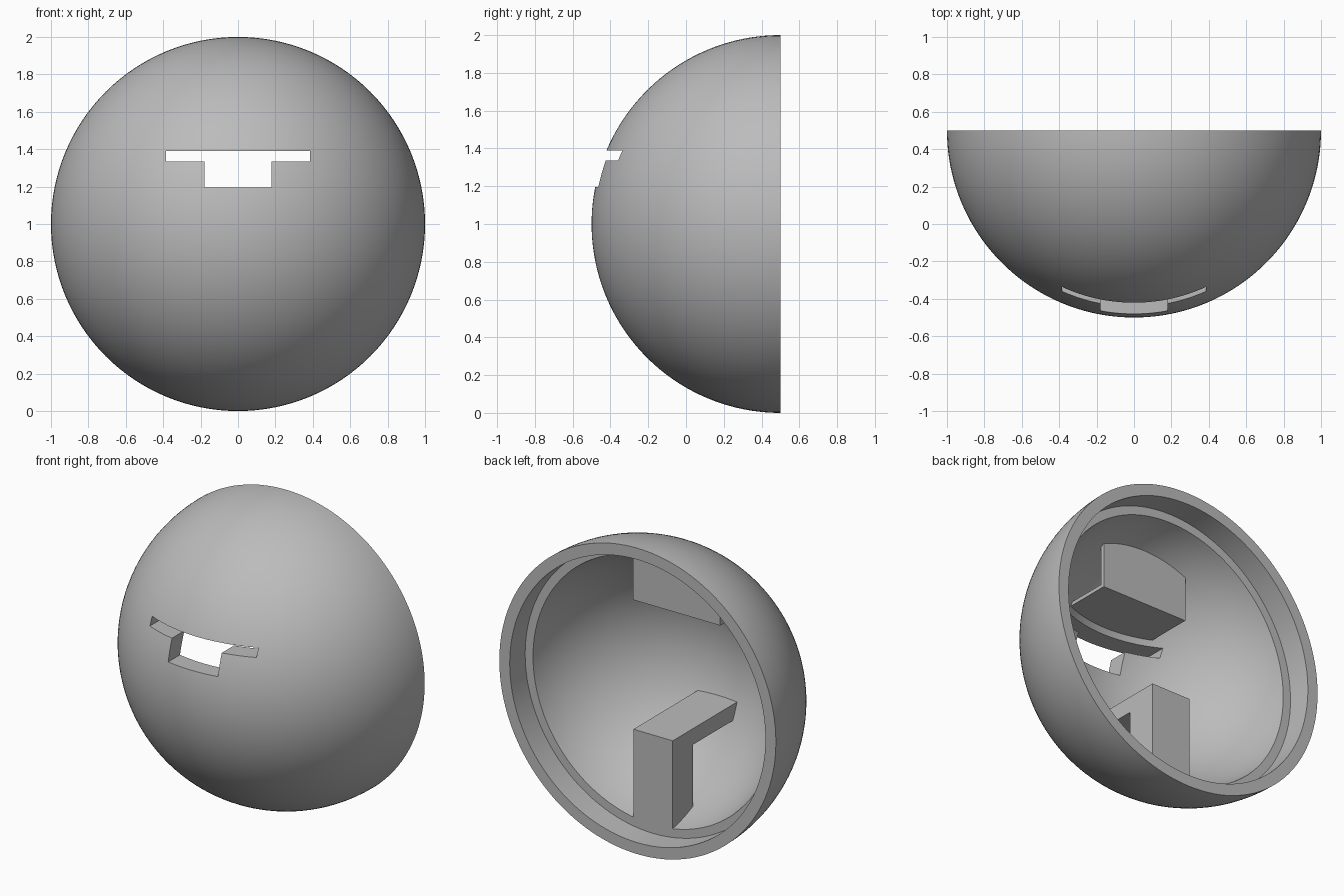
import bpy, bmesh, math
from mathutils import Vector, Matrix

if "Cube" in bpy.data.objects:
    bpy.data.objects.remove(bpy.data.objects["Cube"], do_unlink=True)

CENTRE = Vector((0, 0.5, 1))   # centre of the dome, in the plane of its open rim
OUTER, INNER = 1.0, 0.883      # shell radii
LIP_R, LIP_D = 0.925, 0.16     # rebate inside the rim

grey = bpy.data.materials.new("plain grey")
grey.use_nodes = True
grey.diffuse_color = (0.5, 0.5, 0.5, 1)
grey.node_tree.nodes["Principled BSDF"].inputs["Base Color"].default_value = (0.5, 0.5, 0.5, 1)


def add_object(name, bm):
    bmesh.ops.recalc_face_normals(bm, faces=bm.faces)
    mesh = bpy.data.meshes.new(name)
    bm.to_mesh(mesh)
    bm.free()
    mesh.materials.append(grey)
    obj = bpy.data.objects.new(name, mesh)
    obj.location = CENTRE
    bpy.context.collection.objects.link(obj)
    return obj


def prism(name, points, direction):
    """Extrude a closed outline of 3D points along a direction."""
    bm = bmesh.new()
    face = bm.faces.new([bm.verts.new(p) for p in points])
    new = bmesh.ops.extrude_face_region(bm, geom=[face])["geom"]
    bmesh.ops.translate(bm, vec=direction, verts=[v for v in new if isinstance(v, bmesh.types.BMVert)])
    return add_object(name, bm)


def arc(radius, start, end, steps):
    """Points of an arc in the XY plane, angle measured from -y."""
    angles = [start + (end - start) * i / steps for i in range(steps + 1)]
    return [(radius * math.sin(a), -radius * math.cos(a), 0) for a in angles]


# Dome shell: outer arc, rim, rebate and inner arc turned about the y axis
ledge_angle = math.acos(LIP_D / INNER)
profile = (arc(OUTER, 0, math.pi / 2, 40)
           + [(LIP_R, 0, 0), (LIP_R, -LIP_D, 0)]
           + arc(INNER, ledge_angle, 0, 36))
bm = bmesh.new()
verts = [bm.verts.new(p) for p in profile]
edges = [bm.edges.new(pair) for pair in zip(verts, verts[1:])]
bmesh.ops.spin(bm, geom=verts + edges, cent=(0, 0, 0), axis=(0, 1, 0),
               angle=math.tau, steps=128, use_merge=True)
bmesh.ops.remove_doubles(bm, verts=bm.verts, dist=0.0005)
shell = add_object("dome_shell", bm)

# T-shaped slot cut through the front
half = [(0.385, 0.39), (0.385, 0.335), (0.18, 0.335), (0.18, 0.195)]
outline = half + [(-x, z) for x, z in reversed(half)]
cutter = prism("slot_cutter", [(x, -1.1, z) for x, z in outline], (0, 0.6, 0))
cutter.hide_render = True
cut = shell.modifiers.new("slot", "BOOLEAN")
cut.operation = "DIFFERENCE"
cut.solver = "EXACT"
cut.object = cutter
bpy.context.view_layer.objects.active = shell
shell.select_set(True)
bpy.ops.object.modifier_apply(modifier=cut.name)
bpy.data.objects.remove(cutter, do_unlink=True)
bpy.ops.object.shade_smooth_by_angle(angle=math.radians(30))

# Lower bracket: upright leg with an arm reaching the front wall
bracket = [(-0.16, -0.9), (-0.16, -0.282), (-0.86, -0.282),
           (-0.86, -0.387), (-0.367, -0.387), (-0.367, -0.9)]
prism("lower_bracket", [(-0.142, y, z) for y, z in bracket], (0.284, 0, 0))

# Upper pocket: thin back plate and floor, open at the sides
T = 0.024
pocket = [(-0.403, 0.8), (-0.403, 0.425), (-0.8, 0.425),
          (-0.8, 0.425 + T), (-0.403 - T, 0.425 + T), (-0.403 - T, 0.8)]
prism("upper_pocket", [(-0.315, y, z) for y, z in pocket], (0.63, 0, 0))
